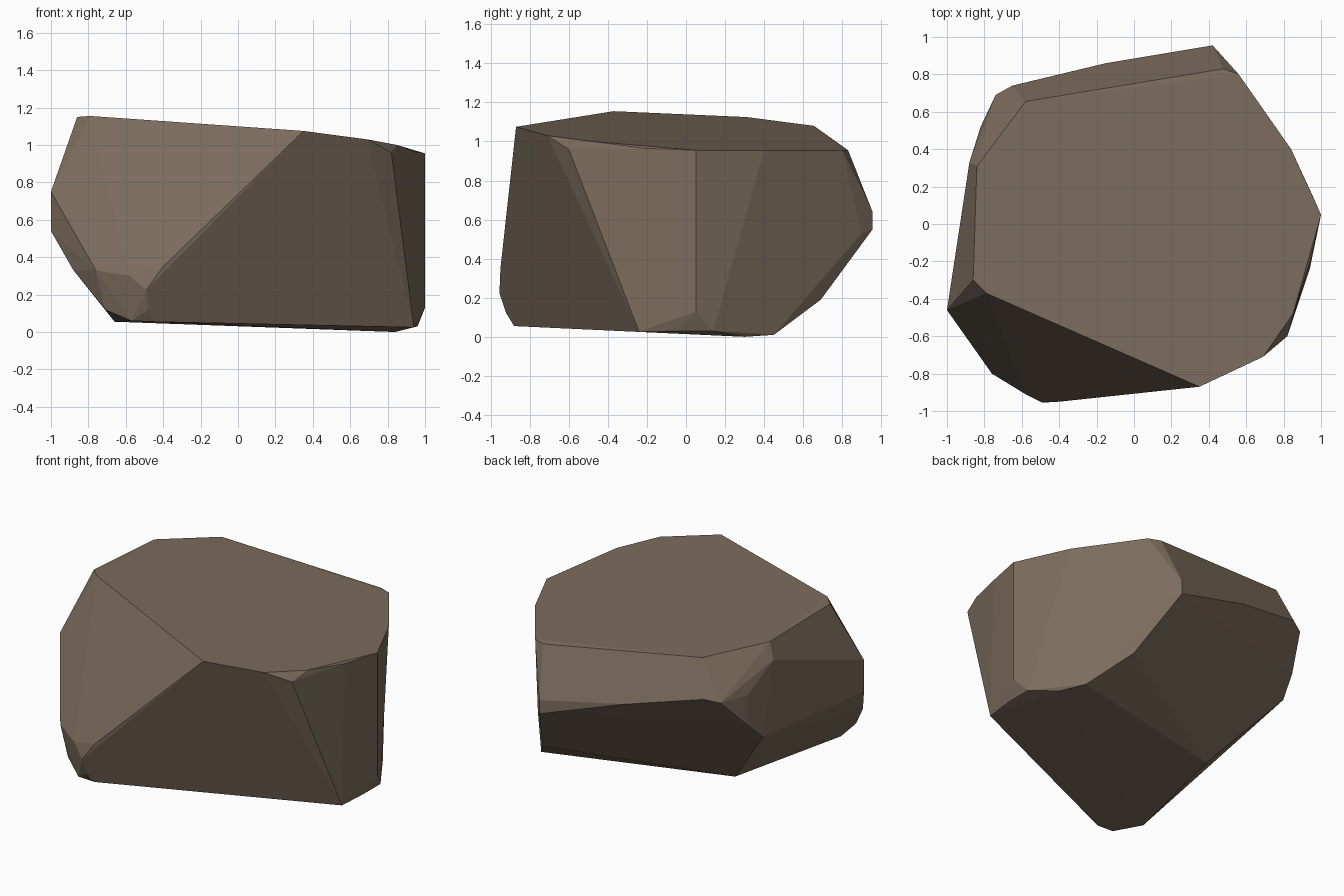
import bpy, bmesh, math

# Rim of the sloping top face
top_rim = [
    (-.86, -.30, 1.15), (-.79, -.37, 1.155), (-.03, -.70, 1.1), (.35, -.87, 1.075),
    (.69, -.71, 1.03), (.82, -.60, .96), (.85, -.48, 1.0), (.94, -.21, .965),
    (1, .05, .955), (.84, .40, .955), (.56, .80, .955), (.48, .83, .955),
    (-.58, .655, 1.08), (-.84, .31, 1.125)]

# Widest points around the waist
waist = [
    (-1, -.46, .75), (-1, -.46, .54), (-.88, .33, 1.02), (-.85, .40, .52),
    (-.82, .52, .84), (-.82, .52, .64), (-.74, .69, .83), (-.65, .74, .85),
    (-.15, .86, .73), (.42, .955, .64), (.42, .955, .55), (.47, .90, .53)]

# Worn lower front-left corner
corner = [
    (-.40, -.95, .35), (-.49, -.955, .225), (-.58, -.91, .30), (-.76, -.80, .33),
    (-.88, -.62, .33), (-.71, -.79, .12), (-.48, -.92, .12)]

# Outline of the base, rising at the right rear
base = [
    (1, .05, .13), (.96, .14, .03), (.96, -.04, .03), (.94, -.24, .025),
    (.84, .30, 0), (.76, .45, .01), (.58, .69, .19), (-.46, .135, .05),
    (-.66, -.70, .055), (-.57, -.88, .06), (-.45, -.88, .055)]

# Wrap the outlines into one faceted boulder
bm = bmesh.new()
for co in top_rim + waist + corner + base:
    bm.verts.new(co)
bmesh.ops.convex_hull(bm, input=bm.verts)
loose = [v for v in bm.verts if not v.link_faces]
bmesh.ops.delete(bm, geom=loose, context='VERTS')
bmesh.ops.dissolve_limit(bm, angle_limit=math.radians(3),
                         verts=bm.verts, edges=bm.edges)
bmesh.ops.recalc_face_normals(bm, faces=bm.faces)

mesh = bpy.data.meshes.new("boulder")
bm.to_mesh(mesh)
bm.free()
boulder = bpy.data.objects.new("boulder", mesh)
bpy.context.collection.objects.link(boulder)

# Brown stone
stone = bpy.data.materials.new("brown_stone")
stone.diffuse_color = (.2, .15, .108, 1)
mesh.materials.append(stone)
